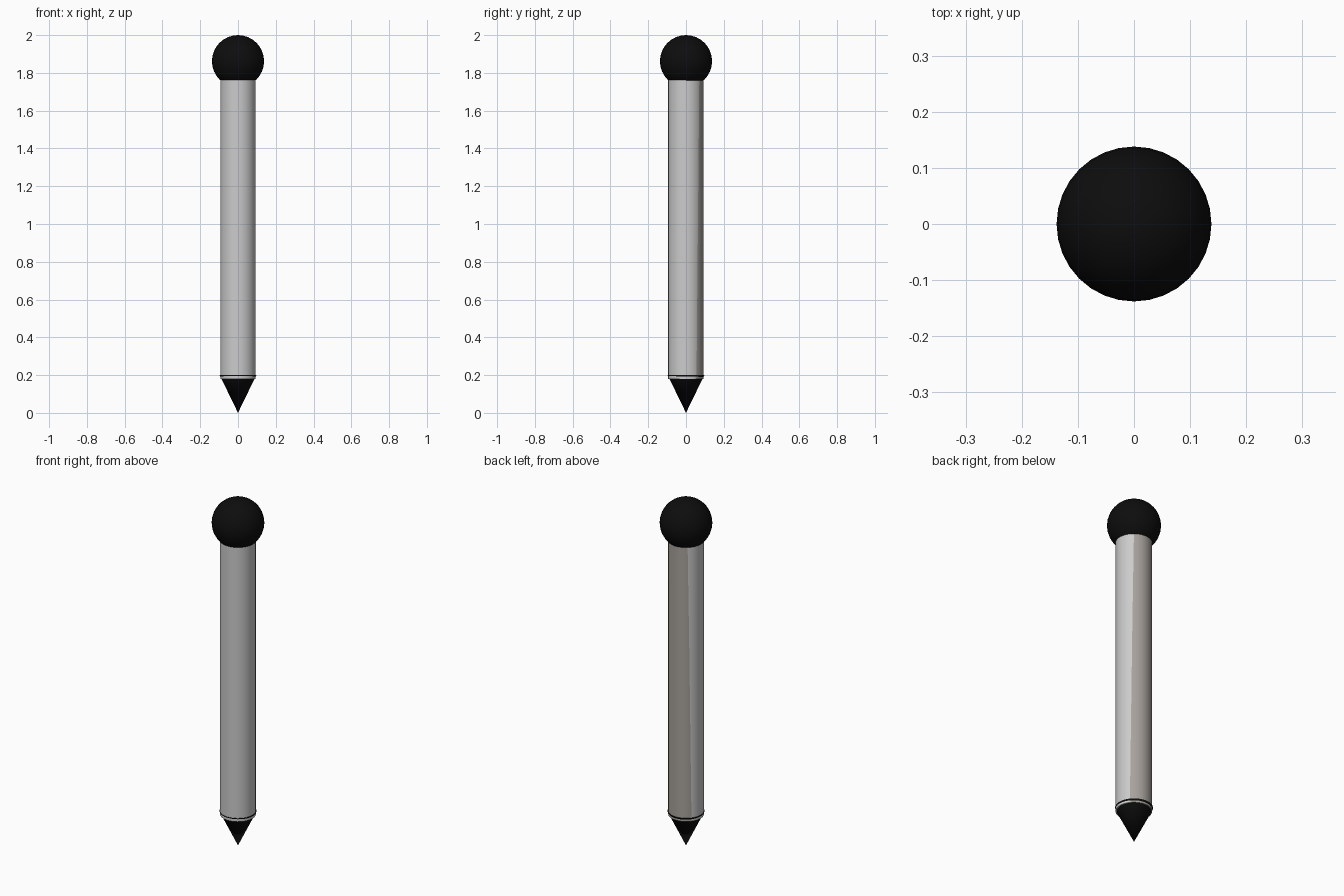
import bpy, bmesh
from mathutils import Vector

if "Cube" in bpy.data.objects:
    bpy.data.objects.remove(bpy.data.objects["Cube"])


def material(name, color):
    m = bpy.data.materials.new(name)
    m.diffuse_color = (*color, 1.0)
    m.use_nodes = True
    m.node_tree.nodes["Principled BSDF"].inputs["Base Color"].default_value = m.diffuse_color
    return m


black = material("black", (0.004, 0.004, 0.004))
light_grey = material("light grey", (0.6, 0.6, 0.6))
warm_grey = material("warm grey", (0.39, 0.36, 0.33))


def finish(name, *mats):
    ob = bpy.context.object
    ob.name = name
    for m in mats:
        ob.data.materials.append(m)
    bpy.ops.object.shade_smooth_by_angle()
    return ob


# Round ball on top
bpy.ops.mesh.primitive_uv_sphere_add(segments=32, ring_count=16, radius=0.138,
                                     location=(0, 0, 1.862))
finish("ball_knob", black)

# Pointed tip, apex down
bpy.ops.mesh.primitive_cone_add(vertices=32, radius1=0, radius2=0.097, depth=0.2,
                                location=(0, 0, 0.1))
finish("pointed_tip", black)

# Long shaft, from just inside the tip to just inside the ball
bottom, top = 0.18, 1.77
bpy.ops.mesh.primitive_cylinder_add(vertices=32, radius=0.0935, depth=top - bottom,
                                    location=(0, -0.001, (bottom + top) / 2))
shaft = finish("shaft", light_grey, warm_grey)

# Warm strip down the back, with slightly slanting seams
seam_point = Vector((0, 0.064, 0))
seam_normal = Vector((0, 1, -0.0094)).normalized()
bm = bmesh.new()
bm.from_mesh(shaft.data)
bmesh.ops.bisect_plane(bm, geom=bm.verts[:] + bm.edges[:] + bm.faces[:],
                       plane_co=seam_point, plane_no=seam_normal)
for f in bm.faces:
    if (f.calc_center_median() - seam_point).dot(seam_normal) > 0:
        f.material_index = 1
bm.to_mesh(shaft.data)
bm.free()
